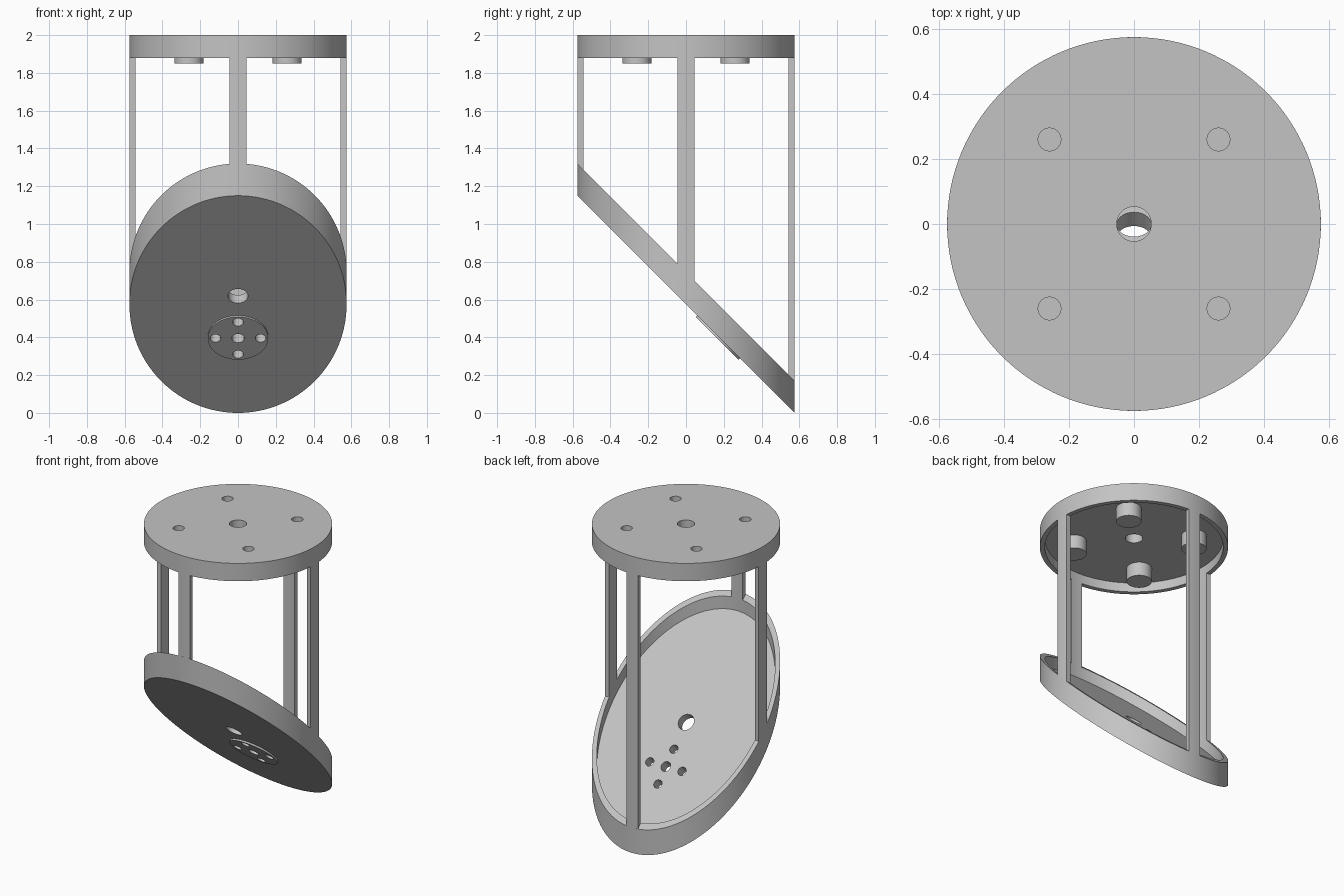
import bpy, bmesh, math
from mathutils import Matrix, Vector

cube = bpy.data.objects.get("Cube")
if cube:
    bpy.data.objects.remove(cube, do_unlink=True)

R, WALL = 0.575, 0.03        # outer radius and wall thickness
CAP_Z, RIM = 1.88, 0.17      # underside of the cap, upright height of the tray rim
TILT = Matrix.Rotation(math.radians(-45), 4, 'X')

grey = bpy.data.materials.new("plain grey")
grey.use_nodes = True
grey.diffuse_color = (0.55, 0.55, 0.55, 1)
grey.node_tree.nodes["Principled BSDF"].inputs["Base Color"].default_value = grey.diffuse_color


def make_object(name, bm):
    bmesh.ops.recalc_face_normals(bm, faces=bm.faces[:])
    mesh = bpy.data.meshes.new(name)
    bm.to_mesh(mesh)
    bm.free()
    mesh.materials.append(grey)
    obj = bpy.data.objects.new(name, mesh)
    bpy.context.collection.objects.link(obj)
    return obj


def cylinder(name, r, z0, z1, place=None, sides=48, slope=0):
    """Cylinder from z0 to z1; slope shears both ends along y, place moves it."""
    bm = bmesh.new()
    bmesh.ops.create_cone(bm, cap_ends=True, segments=sides, radius1=r, radius2=r,
                          depth=z1 - z0,
                          matrix=Matrix.Translation((0, 0, (z0 + z1) / 2)))
    for v in bm.verts:
        v.co.z -= slope * v.co.y
    if place:
        bm.transform(place)
    return make_object(name, bm)


def combine(obj, other, operation):
    mod = obj.modifiers.new(operation, 'BOOLEAN')
    mod.operation, mod.solver, mod.object = operation, 'EXACT', other
    bpy.context.view_layer.objects.active = obj
    bpy.ops.object.modifier_apply(modifier=mod.name)
    bpy.data.objects.remove(other, do_unlink=True)


def smooth(obj):
    bpy.ops.object.select_all(action='DESELECT')
    obj.select_set(True)
    bpy.context.view_layer.objects.active = obj
    bpy.ops.object.shade_smooth_by_angle(angle=math.radians(30))


# Top cap: shallow upside-down dish with four screw bosses
cap = cylinder("top_cap", R, CAP_Z, 2, sides=128)
combine(cap, cylinder("recess", R - WALL, CAP_Z - 0.1, 1.942, sides=128), 'DIFFERENCE')
corners = [Matrix.Translation((x, y, 0)) for x in (-0.26, 0.26) for y in (-0.26, 0.26)]
for at in corners:
    combine(cap, cylinder("boss", 0.077, 1.85, 1.97, at), 'UNION')
for at in corners:
    combine(cap, cylinder("screw_hole", 0.035, 1.88, 2.1, at), 'DIFFERENCE')
combine(cap, cylinder("cable_hole", 0.053, 1.8, 2.1), 'DIFFERENCE')
smooth(cap)

# Slanted tray: sheared dish with an upright rim
tray = cylinder("slanted_tray", R, R, R + RIM, sides=128, slope=1)
combine(tray, cylinder("recess", R - WALL, R + 0.085, R + 0.4, sides=128, slope=1), 'DIFFERENCE')

# Round mounting pad below the tray, with a cross of holes
pad = Matrix.Translation((0, 0.165, 0.395)) @ TILT
combine(tray, cylinder("mount_pad", 0.16, 0, 0.04, pad, 64), 'UNION')
for x, y in ((0, 0), (0.12, 0), (-0.12, 0), (0, 0.12), (0, -0.12)):
    r = 0.028 if x or y else 0.033
    at = pad @ Matrix.Translation((x, y, 0))
    combine(tray, cylinder("pad_hole", r, -0.1, 0.2, at, 32), 'DIFFERENCE')
centre = Matrix.Translation((0, 0, R + 0.0875)) @ TILT
combine(tray, cylinder("cable_hole", 0.053, -0.2, 0.2, centre), 'DIFFERENCE')
smooth(tray)

# Four curved posts between the tray rim and the cap
half = math.asin(0.044 / R)
for name, turn in (("left", 0), ("back", 90), ("right", 180), ("front", 270)):
    bm = bmesh.new()
    outline = []
    for r, direction in ((R, 1), (R - WALL, -1)):
        for i in range(-2, 3):
            a = math.radians(turn) + direction * half * i / 2
            outline.append(Vector((r * math.cos(a), r * math.sin(a), 0)))
    low = [bm.verts.new((p.x, p.y, R + RIM - p.y)) for p in outline]
    high = [bm.verts.new((p.x, p.y, CAP_Z)) for p in outline]
    bm.faces.new(low)
    bm.faces.new(high)
    for i in range(len(low)):
        j = (i + 1) % len(low)
        bm.faces.new((low[i], low[j], high[j], high[i]))
    smooth(make_object(name + "_post", bm))
